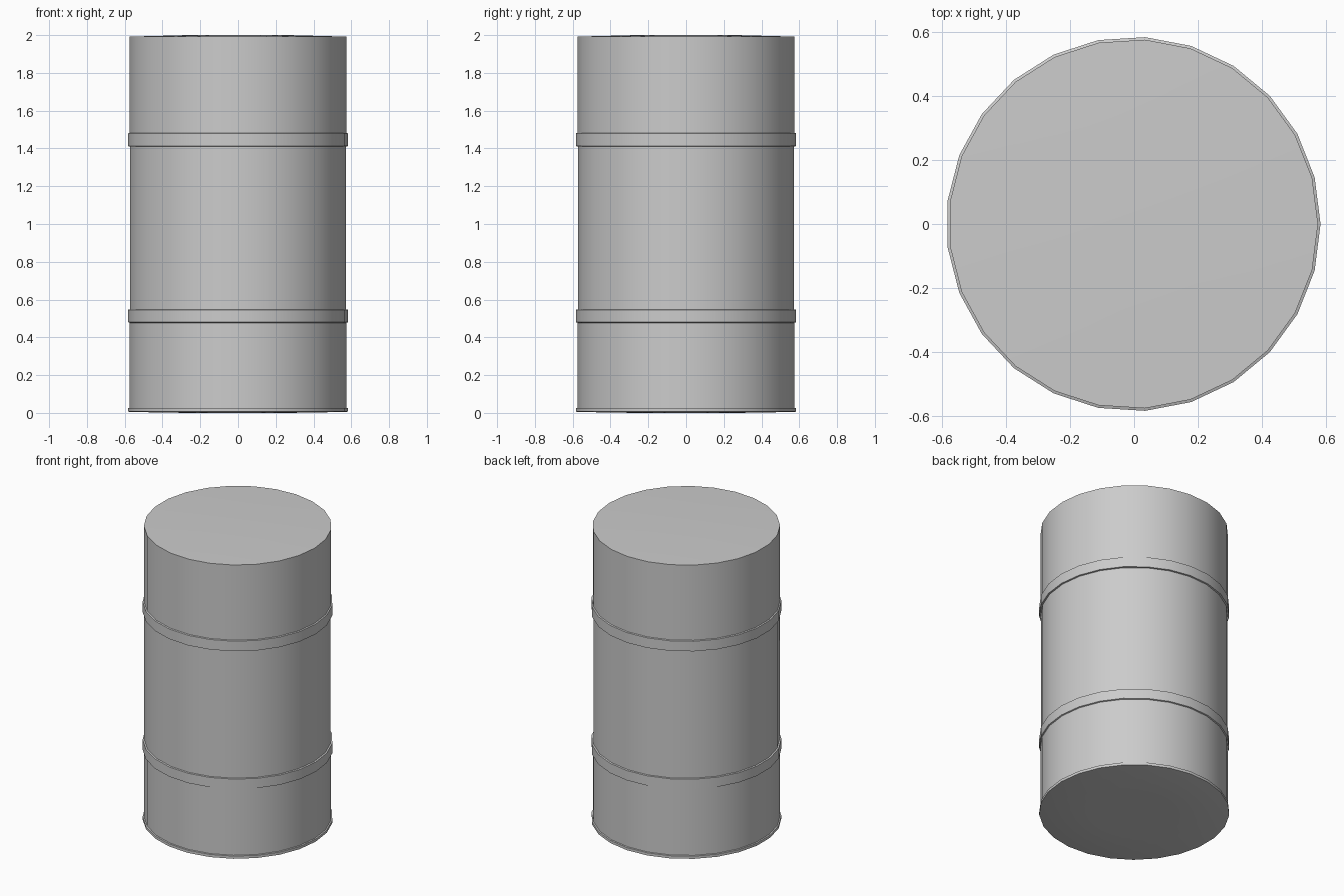
import bpy, bmesh
from math import sin, cos, tau

if "Cube" in bpy.data.objects:
    bpy.data.objects.remove(bpy.data.objects["Cube"])

SIDES = 25
SHIFT = -0.002  # odd side count: recentre the bounding box


def lathe(name, profile):
    """Revolve an (r, z) profile running bottom to top, axis points as poles."""
    bm = bmesh.new()
    rings = []
    for r, z in profile:
        if r == 0:
            rings.append([bm.verts.new((SHIFT, 0, z))] * SIDES)
        else:
            rings.append([bm.verts.new((r * cos(tau * i / SIDES) + SHIFT,
                                        r * sin(tau * i / SIDES), z))
                          for i in range(SIDES)])
    for a, b in zip(rings, rings[1:]):
        for i in range(SIDES):
            j = (i + 1) % SIDES
            bm.faces.new(dict.fromkeys((a[i], a[j], b[j], b[i])))
    mesh = bpy.data.meshes.new(name)
    bm.to_mesh(mesh)
    bm.free()
    obj = bpy.data.objects.new(name, mesh)
    bpy.context.collection.objects.link(obj)
    bpy.context.view_layer.objects.active = obj
    obj.select_set(True)
    bpy.ops.object.shade_smooth_by_angle()
    obj.select_set(False)
    return obj


BODY, BAND = 0.576, 0.584

# Drum: slightly domed base, foot rim, two rolling hoops, slightly domed lid
lathe("drum", [
    (0, 0), (0.27, 0), (0.575, 0.005),
    (BAND, 0.007), (BAND, 0.025), (BODY, 0.027),
    (BODY, 0.477), (BAND, 0.48), (BAND, 0.546), (BODY - 0.002, 0.548),
    (BODY - 0.002, 1.41), (BAND, 1.412), (BAND, 1.48), (BODY, 1.483),
    (BODY, 1.992), (0.27, 2.0), (0, 2.0),
])
